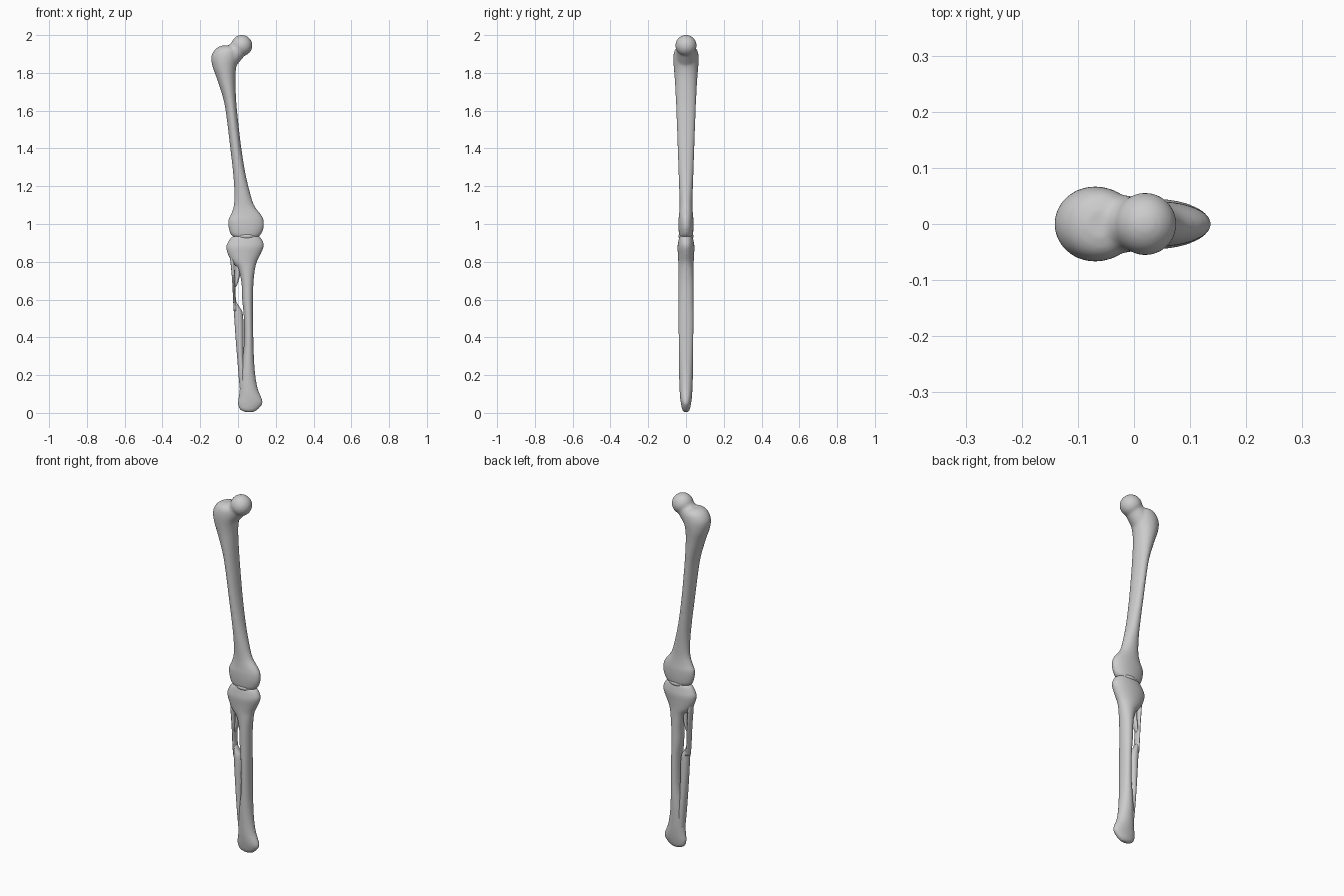
import bpy, bmesh, math
from mathutils import Vector, Matrix


def spline(pts, steps):
    """Catmull-Rom samples through tuples of any length."""
    out = []
    for i in range(len(pts) - 1):
        a, b, c, d = (pts[max(0, min(len(pts) - 1, i + k))] for k in (-1, 0, 1, 2))
        for s in range(steps):
            t = s / steps
            out.append([0.5 * (2 * q + (r - p) * t + (2 * p - 5 * q + 4 * r - u) * t ** 2
                        + (3 * q - p - 3 * r + u) * t ** 3) for p, q, r, u in zip(a, b, c, d)])
    return out + [list(pts[-1])]


def bridge(bm, rings):
    for a, b in zip(rings, rings[1:]):
        for i in range(len(a)):
            j = (i + 1) % len(a)
            bm.faces.new((a[i], a[j], b[j], b[i]))
    bm.faces.new(rings[0][::-1])
    bm.faces.new(rings[-1])


def loft(bm, stations, sides=28, steps=4):
    """Stations are (z, left x, right x, half depth)."""
    rings = []
    for z, xl, xr, ry in spline(stations, steps):
        ring = []
        for i in range(sides):
            a = 2 * math.pi * i / sides
            ring.append(bm.verts.new(((xl + xr) / 2 + (xr - xl) / 2 * math.cos(a),
                                      ry * math.sin(a), z)))
        rings.append(ring)
    bridge(bm, rings)


def ball(bm, centre, radii):
    m = Matrix.Translation(centre) @ Matrix.Diagonal((*radii, 1))
    bmesh.ops.create_uvsphere(bm, u_segments=28, v_segments=18, radius=1, matrix=m)


def neck(bm, start, end, r0, r1, sides=24):
    start, end = Vector(start), Vector(end)
    d = end - start
    m = Matrix.Translation((start + end) / 2) @ d.to_track_quat('Z', 'Y').to_matrix().to_4x4()
    bmesh.ops.create_cone(bm, cap_ends=True, segments=sides, radius1=r0, radius2=r1,
                          depth=d.length, matrix=m)


def finish(bm, name, voxel=None, smooth=6):
    bmesh.ops.recalc_face_normals(bm, faces=bm.faces)
    me = bpy.data.meshes.new(name)
    bm.to_mesh(me)
    bm.free()
    me.polygons.foreach_set("use_smooth", [True] * len(me.polygons))
    ob = bpy.data.objects.new(name, me)
    bpy.context.collection.objects.link(ob)
    if voxel:
        r = ob.modifiers.new("blend", 'REMESH')
        r.mode, r.voxel_size, r.use_smooth_shade = 'VOXEL', voxel, True
        s = ob.modifiers.new("soften", 'SMOOTH')
        s.factor, s.iterations = 0.5, smooth
    return ob


# thigh bone: shaft with outer knob, angled neck, round head, knee condyles
bm = bmesh.new()
loft(bm, [(0.925, 0.00, 0.09, 0.028), (0.94, -0.035, 0.118, 0.036), (0.98, -0.05, 0.136, 0.040),
          (1.02, -0.052, 0.136, 0.040), (1.05, -0.038, 0.122, 0.037), (1.10, -0.022, 0.085, 0.034),
          (1.18, -0.02, 0.06, 0.036), (1.28, -0.027, 0.037, 0.040), (1.42, -0.043, 0.015, 0.045),
          (1.56, -0.06, -0.001, 0.050), (1.66, -0.077, -0.010, 0.054), (1.77, -0.112, -0.014, 0.060),
          (1.83, -0.134, -0.009, 0.065), (1.88, -0.142, 0.005, 0.067), (1.915, -0.129, 0.005, 0.062),
          (1.935, -0.108, -0.01, 0.048), (1.944, -0.085, -0.035, 0.025)])
neck(bm, (-0.05, 0, 1.875), (0.02, 0, 1.945), 0.056, 0.046)
ball(bm, (0.02, 0, 1.945), (0.056, 0.056, 0.056))
finish(bm, "thigh_bone", 0.006)

# shin bone: broad plateau, narrow shaft, flared slanted ankle
bm = bmesh.new()
loft(bm, [(0.004, 0.04, 0.08, 0.010), (0.018, 0.010, 0.105, 0.020), (0.05, -0.001, 0.130, 0.027),
          (0.08, 0.003, 0.124, 0.031), (0.12, 0.008, 0.107, 0.034), (0.175, 0.012, 0.095, 0.036),
          (0.25, 0.018, 0.087, 0.038), (0.36, 0.031, 0.082, 0.039), (0.50, 0.031, 0.080, 0.040),
          (0.60, 0.022, 0.080, 0.040), (0.69, 0.018, 0.082, 0.040), (0.76, 0.000, 0.090, 0.040),
          (0.80, -0.033, 0.100, 0.041), (0.84, -0.054, 0.120, 0.043), (0.875, -0.062, 0.135, 0.045),
          (0.90, -0.055, 0.135, 0.042), (0.93, -0.035, 0.118, 0.036), (0.945, 0.00, 0.09, 0.028)])
finish(bm, "shin_bone", 0.006, 4)

# slim outer bone: outer strand, inner strand by the knee, lower blade
bm = bmesh.new()
loft(bm, [(0.84, -0.045, -0.015, 0.020), (0.78, -0.038, -0.018, 0.022), (0.70, -0.031, -0.014, 0.022),
          (0.62, -0.027, -0.013, 0.021), (0.54, -0.023, -0.002, 0.022)], 18)
finish(bm, "outer_bone_strand")
bm = bmesh.new()
loft(bm, [(0.80, -0.016, 0.010, 0.018), (0.74, -0.013, 0.012, 0.018), (0.69, -0.018, 0.000, 0.016),
          (0.66, -0.022, -0.015, 0.010)], 18)
finish(bm, "inner_bone_strand")
bm = bmesh.new()
loft(bm, [(0.59, -0.025, -0.010, 0.014), (0.56, -0.024, 0.008, 0.020), (0.52, -0.021, 0.026, 0.024),
          (0.40, -0.013, 0.029, 0.025), (0.30, -0.005, 0.030, 0.026), (0.20, 0.003, 0.040, 0.026),
          (0.12, 0.010, 0.045, 0.022)], 18)
finish(bm, "outer_bone_blade")

# soft knee pad seen between the joint faces
bm = bmesh.new()
ball(bm, (0.045, 0, 0.935), (0.055, 0.040, 0.022))
finish(bm, "knee_pad")
